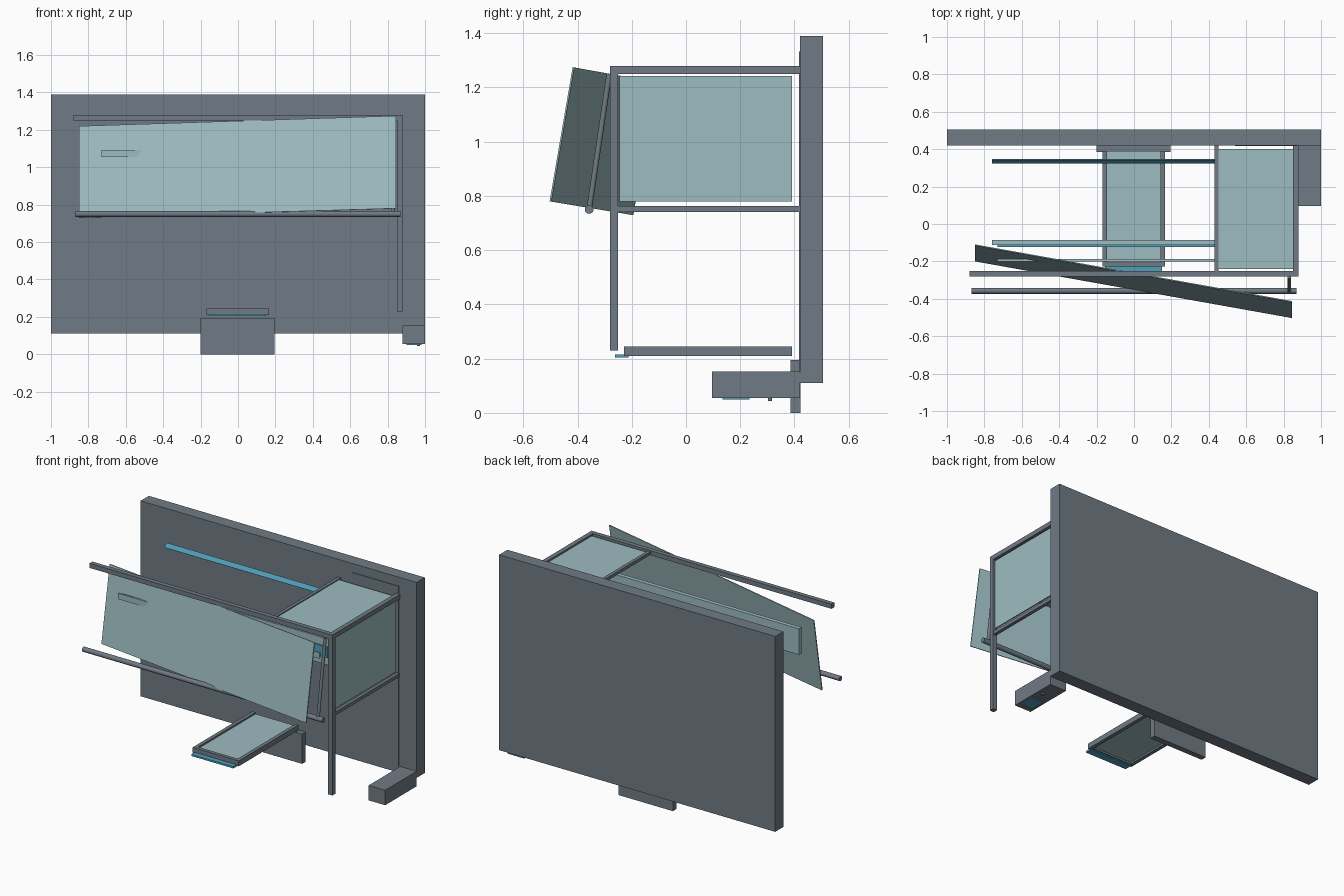
import bpy, bmesh, math
from mathutils import Vector

if "Cube" in bpy.data.objects:
    bpy.data.objects.remove(bpy.data.objects["Cube"])


def material(name, rgb):
    m = bpy.data.materials.new(name)
    lin = [((c / 255 + 0.055) / 1.055) ** 2.4 for c in rgb]
    m.diffuse_color = (*lin, 1)
    m.use_nodes = True
    m.node_tree.nodes["Principled BSDF"].inputs["Base Color"].default_value = m.diffuse_color
    return m


GREY = material("slate grey", (112, 123, 133))
GLASS = material("pale glass", (157, 188, 193))
BLUE = material("light blue", (80, 160, 186))


def finish(name, bm, mat):
    bmesh.ops.recalc_face_normals(bm, faces=bm.faces)
    me = bpy.data.meshes.new(name)
    bm.to_mesh(me)
    bm.free()
    me.materials.append(mat)
    ob = bpy.data.objects.new(name, me)
    bpy.context.collection.objects.link(ob)
    return ob


def box(name, xs, ys, zs, mat=GREY):
    """Box from its min/max on each axis."""
    bm = bmesh.new()
    bmesh.ops.create_cube(bm, size=1)
    for v in bm.verts:
        v.co = [(r[0] + r[1]) / 2 + c * (r[1] - r[0])
                for r, c in zip((xs, ys, zs), v.co)]
    return finish(name, bm, mat)


def rod(name, a, b, radius, mat=GREY, sides=16):
    """Round bar between two points."""
    a, b = Vector(a), Vector(b)
    bm = bmesh.new()
    bmesh.ops.create_cone(bm, cap_ends=True, segments=sides, radius1=radius,
                          radius2=radius, depth=(b - a).length)
    for f in bm.faces:
        f.smooth = len(f.verts) == 4
    q = (b - a).to_track_quat('Z', 'Y')
    for v in bm.verts:
        v.co = q @ v.co + (a + b) / 2
    return finish(name, bm, mat)


def sheet(name, corners, thickness, mat):
    """Thin plate from four corners, thickened backwards."""
    p = [Vector(c) for c in corners]
    n = (p[1] - p[0]).cross(p[3] - p[0]).normalized() * thickness
    bm = bmesh.new()
    front = [bm.verts.new(c) for c in p]
    back = [bm.verts.new(c - n) for c in p]
    bm.faces.new(front)
    bm.faces.new(back[::-1])
    for i in range(4):
        j = (i + 1) % 4
        bm.faces.new((front[i], back[i], back[j], front[j]))
    return finish(name, bm, mat)


# Back wall
box("wall", (-1, 1), (0.42, 0.505), (0.11, 1.39))

# Main frame: front beam, post and side bars
box("front_beam", (-0.88, 0.88), (-0.28, -0.25), (1.25, 1.28))
box("corner_post", (0.85, 0.88), (-0.28, -0.25), (0.23, 1.25))
box("top_side_bar", (0.85, 0.88), (-0.25, 0.42), (1.25, 1.28))
box("top_inner_bar", (0.43, 0.452), (-0.25, 0.42), (1.255, 1.275))
box("lower_side_bar", (0.855, 0.877), (-0.25, 0.42), (0.74, 0.762))

# Glazing in the frame
box("side_glass", (0.862, 0.87), (-0.245, 0.39), (0.78, 1.242), GLASS)
box("roof_glass", (0.452, 0.85), (-0.24, 0.40), (1.261, 1.269), GLASS)

# Tilted front panel, its round rail and strut
sheet("front_panel", [(-0.85, -0.20, 0.73), (0.845, -0.503, 0.78),
                      (0.845, -0.418, 1.275), (-0.85, -0.115, 1.22)], 0.006, GLASS)
rod("lower_rail", (-0.87, -0.357, 0.75), (0.87, -0.357, 0.75), 0.016)
rod("strut", (0.83, -0.357, 0.75), (0.83, -0.283, 1.25), 0.01)

# Inner strips behind the panel
box("inner_panel", (-0.76, 0.76), (-0.112, -0.085), (0.98, 1.15), GLASS)
box("inner_blue_strip", (-0.73, 0.73), (-0.122, -0.112), (1.03, 1.10), BLUE)
box("inner_slat", (-0.73, 0.73), (-0.2, -0.188), (1.055, 1.093), GLASS)
sheet("wall_strip", [(-0.76, 0.324, 1.185), (0.76, 0.324, 1.185),
                     (0.76, 0.343, 1.21), (-0.76, 0.343, 1.21)], 0.006, BLUE)

# Shelf tray on its mount
box("shelf_mount", (-0.2, 0.195), (0.385, 0.422), (0, 0.195))
for name, x in (("left", -0.157), ("right", 0.153)):
    box("shelf_side_" + name, (x - 0.012, x + 0.012), (-0.205, 0.39), (0.21, 0.245))
box("shelf_front", (-0.169, 0.165), (-0.228, -0.205), (0.21, 0.245))
box("shelf_glass", (-0.145, 0.141), (-0.205, 0.39), (0.222, 0.234), GLASS)
box("shelf_lip", (-0.155, 0.15), (-0.262, -0.212), (0.205, 0.216), BLUE)

# Control box with underside fittings and cable
box("control_box", (0.88, 1.0), (0.095, 0.42), (0.055, 0.153))
box("box_display", (0.9, 0.98), (0.135, 0.235), (0.049, 0.055), BLUE)
rod("box_button", (0.965, 0.31, 0.043), (0.965, 0.31, 0.055), 0.008)
box("cable_top", (0.54, 0.872), (0.416, 0.42), (1.325, 1.332))
box("cable_drop", (0.866, 0.872), (0.416, 0.42), (0.153, 1.325))
